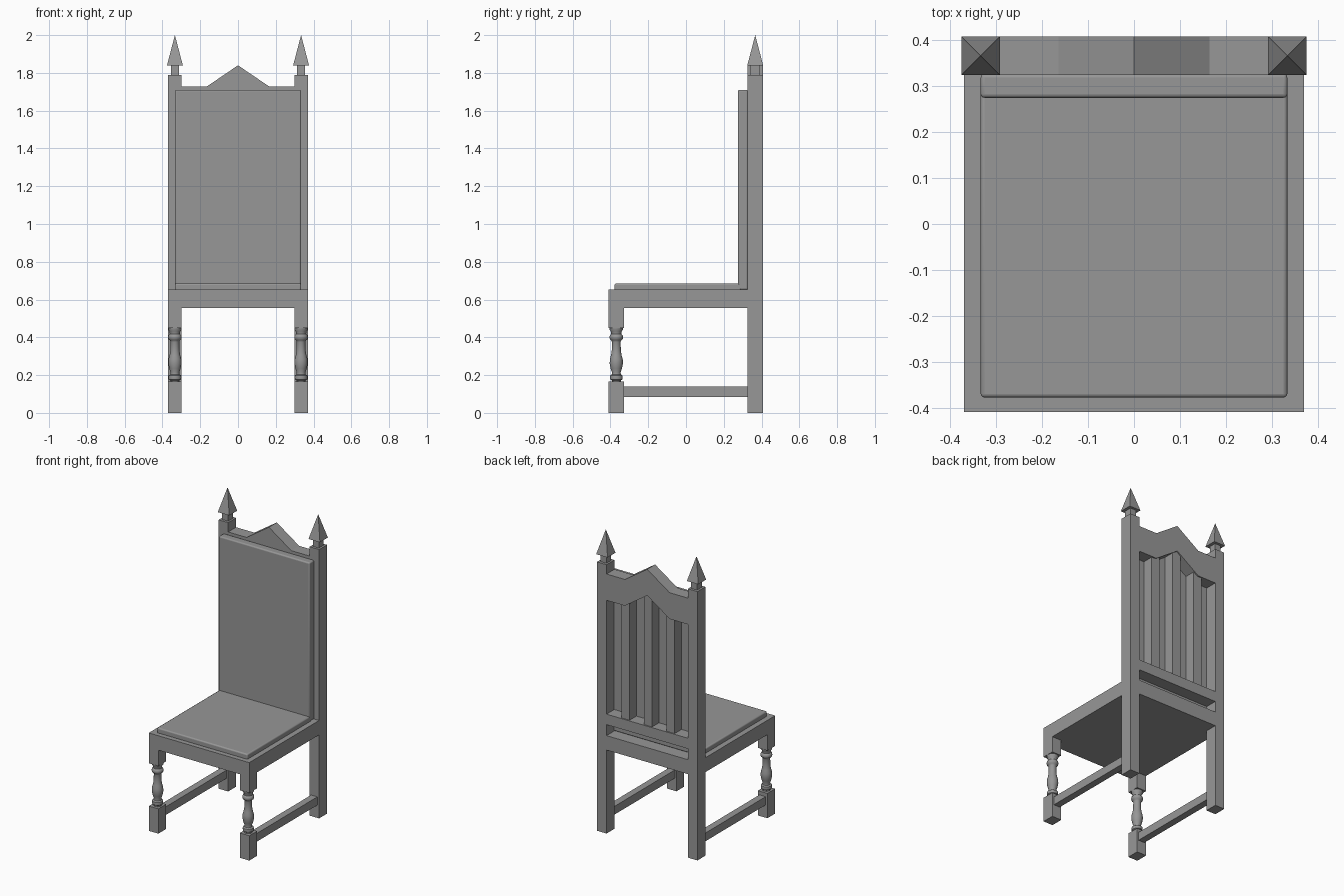
import bpy, bmesh, math
from mathutils import Matrix

if "Cube" in bpy.data.objects:
    bpy.data.objects.remove(bpy.data.objects["Cube"], do_unlink=True)

GREY = (0.31, 0.31, 0.31, 1)
mat = bpy.data.materials.new("grey wood")
mat.use_nodes = True
mat.diffuse_color = GREY
bsdf = next(n for n in mat.node_tree.nodes if n.type == "BSDF_PRINCIPLED")
bsdf.inputs["Base Color"].default_value = GREY


def finish(name, bm):
    bmesh.ops.recalc_face_normals(bm, faces=bm.faces)
    mesh = bpy.data.meshes.new(name)
    bm.to_mesh(mesh)
    bm.free()
    mesh.materials.append(mat)
    ob = bpy.data.objects.new(name, mesh)
    bpy.context.collection.objects.link(ob)
    return ob


def smooth(ob, angle):
    bpy.ops.object.select_all(action="DESELECT")
    ob.select_set(True)
    bpy.context.view_layer.objects.active = ob
    bpy.ops.object.shade_smooth_by_angle(angle=math.radians(angle))


def box(name, x, y, z, bevel=0):
    """Box from its (low, high) range on each axis."""
    bm = bmesh.new()
    size = [r[1] - r[0] for r in (x, y, z)]
    mid = [(r[0] + r[1]) / 2 for r in (x, y, z)]
    bmesh.ops.create_cube(bm, size=1, matrix=Matrix.Translation(mid) @ Matrix.Diagonal((*size, 1)))
    ob = finish(name, bm)
    if bevel:
        mod = ob.modifiers.new("rounded edges", "BEVEL")
        mod.width = bevel
        mod.segments = 3
        smooth(ob, 40)
    return ob


def turned(name, x, y, profile, sides=24):
    """Lathe a (radius, height) profile around a vertical axis."""
    bm = bmesh.new()
    verts = [bm.verts.new((r, 0, z)) for r, z in profile]
    edges = [bm.edges.new(pair) for pair in zip(verts, verts[1:])]
    bmesh.ops.spin(bm, geom=verts + edges, cent=(0, 0, 0), axis=(0, 0, 1),
                   angle=math.tau, steps=sides)
    bmesh.ops.remove_doubles(bm, verts=bm.verts, dist=0.0001)
    bmesh.ops.translate(bm, verts=bm.verts, vec=(x, y, 0))
    smooth(finish(name, bm), 45)


HALF, INNER, MID = 0.37, 0.30, 0.334
FRONT, FRONT_IN = -0.41, -0.328
BACK_IN, BACK = 0.325, 0.408
BACK_MID = (BACK_IN + BACK) / 2

SPINDLE = [(0.024, 0.16), (0.024, 0.172), (0.033, 0.178), (0.034, 0.188), (0.033, 0.198),
           (0.024, 0.204), (0.023, 0.215), (0.030, 0.235), (0.035, 0.26), (0.034, 0.285),
           (0.028, 0.305), (0.024, 0.33), (0.023, 0.375), (0.026, 0.384), (0.034, 0.39),
           (0.036, 0.40), (0.034, 0.41), (0.027, 0.417), (0.028, 0.43), (0.035, 0.44),
           (0.035, 0.452)]

# Legs, posts, stretchers and finials, one set per side
for side, s in (("right", -1), ("left", 1)):
    span = sorted((s * INNER, s * HALF))
    box(f"{side}_front_foot", span, (FRONT, FRONT_IN), (0, 0.165))
    turned(f"{side}_front_spindle", s * MID, (FRONT + FRONT_IN) / 2, SPINDLE)
    box(f"{side}_front_leg_block", span, (FRONT, FRONT_IN), (0.45, 0.56))
    box(f"{side}_back_post", span, (BACK_IN, BACK), (0, 1.79))
    box(f"{side}_stretcher", (s * MID - 0.023, s * MID + 0.023),
        (FRONT_IN - 0.01, BACK_IN + 0.01), (0.085, 0.14))
    box(f"{side}_finial_neck", (s * MID - 0.022, s * MID + 0.022),
        (BACK_MID - 0.025, BACK_MID + 0.025), (1.785, 1.845))
    bm = bmesh.new()
    place = Matrix.Translation((s * MID, BACK_MID, 1.92)) @ Matrix.Rotation(math.pi / 4, 4, "Z")
    bmesh.ops.create_cone(bm, cap_ends=True, segments=4, radius1=0.042 * math.sqrt(2),
                          radius2=0, depth=0.16, matrix=place)
    finish(f"{side}_finial_spire", bm)

# Seat and padding
box("seat_frame", (-HALF, HALF), (FRONT, BACK_IN), (0.556, 0.652))
box("seat_cushion", (-MID, MID), (-0.378, 0.29), (0.645, 0.685), 0.008)
box("back_cushion", (-MID, MID), (0.275, BACK_IN + 0.002), (0.652, 1.71), 0.008)

# Back rails and slats
box("seat_back_rail", (-INNER, INNER), (BACK_IN, BACK), (0.556, 0.652))
box("lower_back_rail", (-INNER, INNER), (BACK_IN, BACK), (0.725, 0.795))
for i, name in enumerate(("right_slat", "middle_slat", "left_slat")):
    x = (i - 1) * 0.166
    box(name, (x - 0.03, x + 0.03), (BACK_IN, BACK - 0.008), (0.79, 1.60 if x else 1.70))

# Peaked crest rail: the same outline above and below
outline = [(-INNER, 1.728), (-0.165, 1.728), (0, 1.84), (0.165, 1.728), (INNER, 1.728)]
bm = bmesh.new()
rows = [[bm.verts.new((x, y, z - drop)) for x, z in outline]
        for y, drop in ((BACK_IN, 0), (BACK, 0), (BACK, 0.175), (BACK_IN, 0.175))]
for a, b in zip(rows, rows[1:] + rows[:1]):
    for i in range(len(outline) - 1):
        bm.faces.new((a[i], a[i + 1], b[i + 1], b[i]))
for end in (0, -1):
    bm.faces.new([row[end] for row in rows])
finish("crest_rail", bm)
